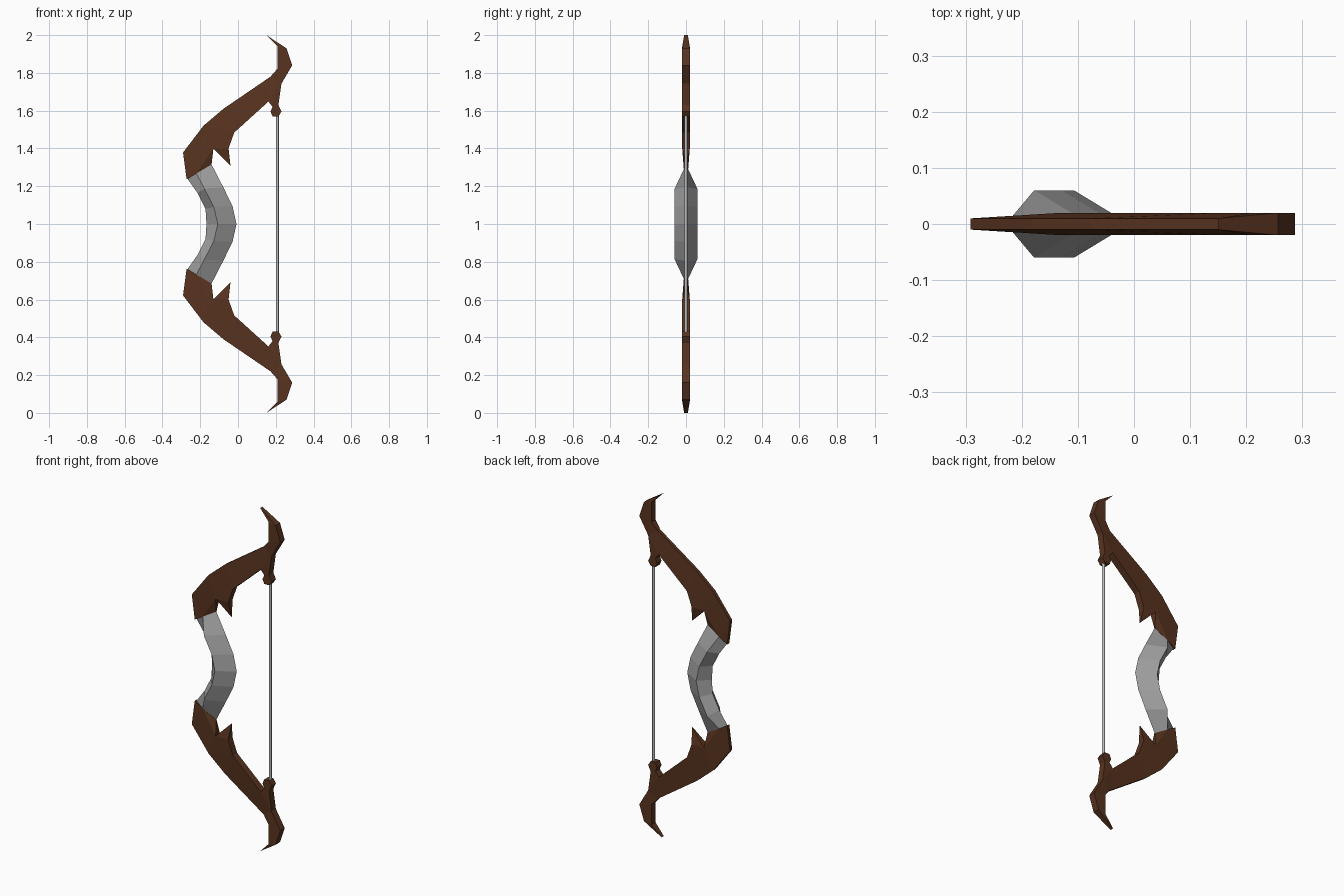
import bpy, bmesh

cube = bpy.data.objects.get("Cube")
if cube:
    bpy.data.objects.remove(cube, do_unlink=True)


def material(name, rgb):
    m = bpy.data.materials.new(name)
    m.use_nodes = True
    m.diffuse_color = (*rgb, 1)
    m.node_tree.nodes["Principled BSDF"].inputs["Base Color"].default_value = (*rgb, 1)
    return m


wood = material("dark brown wood", (0.1, 0.034, 0.014))
metal = material("grey", (0.36, 0.36, 0.36))
cord = material("light grey cord", (0.5, 0.51, 0.53))


def finish(name, bm, mat):
    """Turn an upper half, modelled about z = 0, into a mirrored part centred at z = 1."""
    bmesh.ops.recalc_face_normals(bm, faces=bm.faces)
    mesh = bpy.data.meshes.new(name)
    bm.to_mesh(mesh)
    bm.free()
    mesh.materials.append(mat)
    obj = bpy.data.objects.new(name, mesh)
    bpy.context.collection.objects.link(obj)
    obj.location.z = 1
    mirror = obj.modifiers.new("mirror", "MIRROR")
    mirror.use_axis = (False, False, True)


# Limb outline: x, height above the middle, and whether the edge is thick, slim or sharp
THICK, SLIM, SHARP = 0.02, 0.01, 0.002
outline = [
    (0.15, 1.0, SLIM), (0.257, 0.93, THICK), (0.287, 0.84, THICK), (0.23, 0.743, THICK),
    # string nock
    (0.214, 0.63, THICK), (0.23, 0.595, THICK), (0.214, 0.57, THICK),
    (0.183, 0.57, THICK), (0.172, 0.595, THICK), (0.183, 0.62, THICK),
    (0.161, 0.648, THICK), (-0.02, 0.484, THICK), (-0.05, 0.40, THICK),
    # thorn and socket for the grip
    (-0.04, 0.31, SHARP), (-0.13, 0.40, THICK), (-0.14, 0.315, SHARP),
    (-0.22, 0.268, SLIM), (-0.272, 0.237, SLIM),
    # slim outer edge
    (-0.291, 0.378, SLIM), (-0.183, 0.52, SLIM), (-0.077, 0.61, SLIM),
    (0.172, 0.78, SLIM), (0.21, 0.823, THICK), (0.21, 0.94, THICK),
]
# Convex patches of the flat sides, from the tip down to the grip
patches = ["tip 0 1 23", "hook 1 2 22 23", "neck 2 3 21 22", "fork 3 10 21", "stem 3 4 9 10",
           "nock 4 5 6 7 8 9", "arm 10 11 20 21", "elbow 11 19 20", "root 11 12 14 19",
           "thorn 12 13 14", "socket 14 15 16", "heel 14 16 18 19", "end 16 17 18"]
bm = bmesh.new()
sides = [[bm.verts.new((x, s * w, z)) for x, z, w in outline] for s in (-1, 1)]
for side in sides:
    for patch in patches:
        bm.faces.new([side[int(i)] for i in patch.split()[1:]])
front, back = sides
for i in range(len(outline)):
    bm.faces.new((front[i - 1], front[i], back[i], back[i - 1]))
finish("limbs", bm, wood)

# Grip: diamond sections given by outer edge, side ridge and inner edge
sections = [
    ((-0.167, 0), (-0.107, 0), (-0.008, 0), 0.06),
    ((-0.172, 0.08), (-0.128, 0.09), (-0.029, 0.095), 0.06),
    ((-0.215, 0.165), (-0.178, 0.187), (-0.078, 0.195), 0.06),
    ((-0.268, 0.24), (-0.22, 0.268), (-0.14, 0.315), 0.01),
]
bm = bmesh.new()
rings = []
for outer, ridge, inner, half in sections:
    points = ((outer, 0), (ridge, -half), (inner, 0), (ridge, half))
    rings.append([bm.verts.new((x, y, z)) for (x, z), y in points])
for low, high in zip(rings, rings[1:]):
    for ridge in (1, 3):
        for a, b in ((0, ridge), (ridge, 2)):
            bm.faces.new((low[a], low[b], high[b], high[a]))
bm.faces.new(rings[-1])
finish("grip", bm, metal)

# Bowstring
bpy.ops.mesh.primitive_cylinder_add(vertices=16, radius=0.008, depth=1.16, location=(0.208, 0, 1))
string = bpy.context.object
string.name = "bowstring"
string.data.materials.append(cord)
bpy.ops.object.shade_smooth_by_angle()
